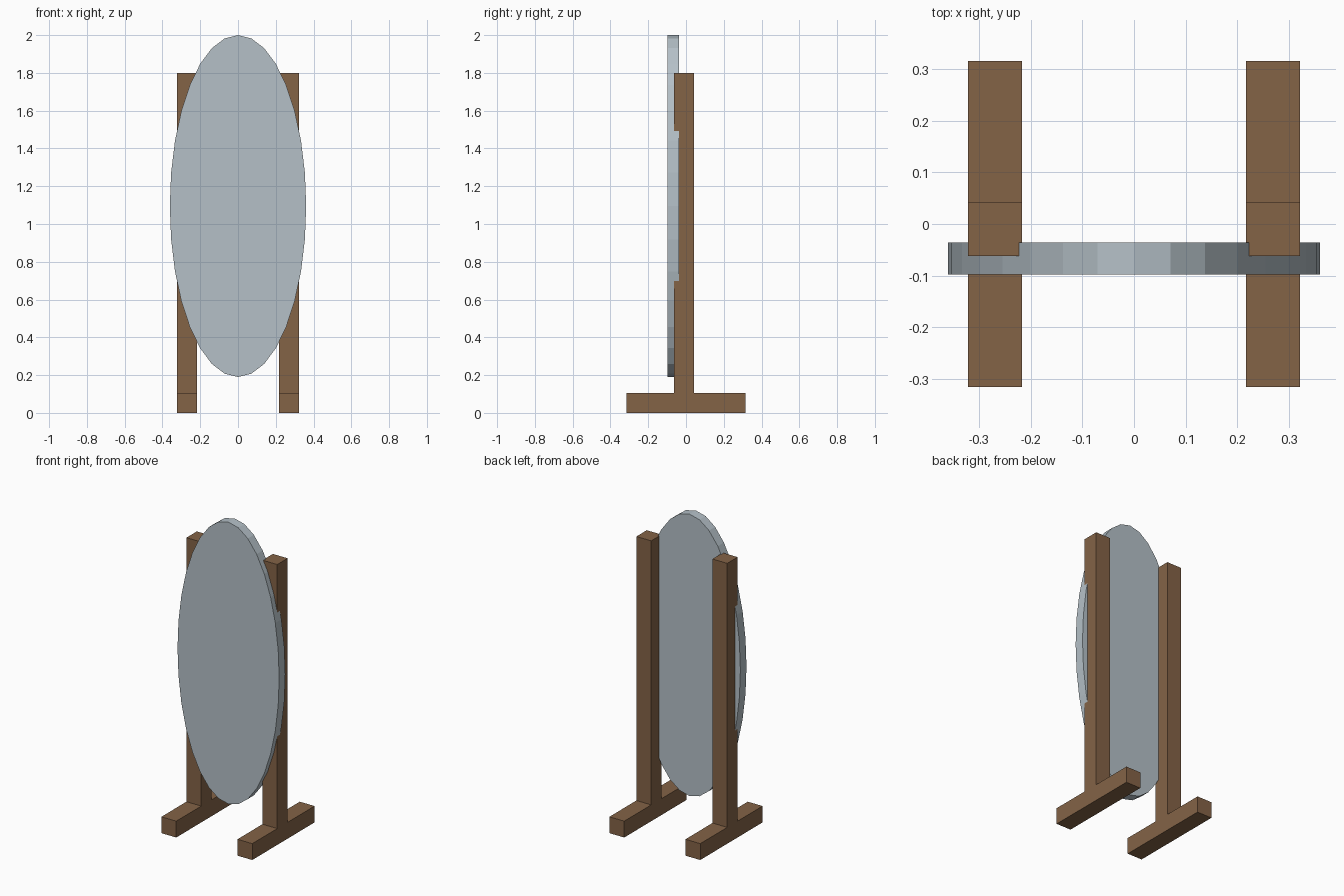
import bpy
from math import pi

if "Cube" in bpy.data.objects:
    bpy.data.objects.remove(bpy.data.objects["Cube"], do_unlink=True)


def make_material(name, rgb):
    mat = bpy.data.materials.new(name)
    mat.use_nodes = True
    color = (*rgb, 1.0)
    mat.diffuse_color = color
    mat.node_tree.nodes["Principled BSDF"].inputs["Base Color"].default_value = color
    return mat


wood = make_material("brown wood", (0.23, 0.125, 0.062))
glass = make_material("pale mirror glass", (0.46, 0.53, 0.575))


def finish(obj, name, mat):
    obj.name = name
    obj.data.materials.append(mat)
    bpy.ops.object.transform_apply(location=False, rotation=True, scale=True)


def box(name, center, size, mat):
    bpy.ops.mesh.primitive_cube_add(size=1, location=center)
    obj = bpy.context.object
    obj.scale = size
    finish(obj, name, mat)


# Stand: one foot and one upright on each side
THICK = 0.105
HEIGHT = 1.8
for side, sign in (("left", 1), ("right", -1)):
    x = sign * 0.27
    box(side + "_foot", (x, 0, THICK / 2), (THICK, 0.632, THICK), wood)
    box(side + "_post", (x, -0.01, (HEIGHT + THICK) / 2),
        (THICK, THICK, HEIGHT - THICK), wood)

# Oval mirror, let into the front of the posts
bpy.ops.mesh.primitive_cylinder_add(vertices=32, radius=1, depth=0.062,
                                    location=(0, -0.067, 1.095),
                                    rotation=(pi / 2, 0, 0))
mirror = bpy.context.object
mirror.scale = (0.361, 0.905, 1)
finish(mirror, "oval_mirror", glass)
